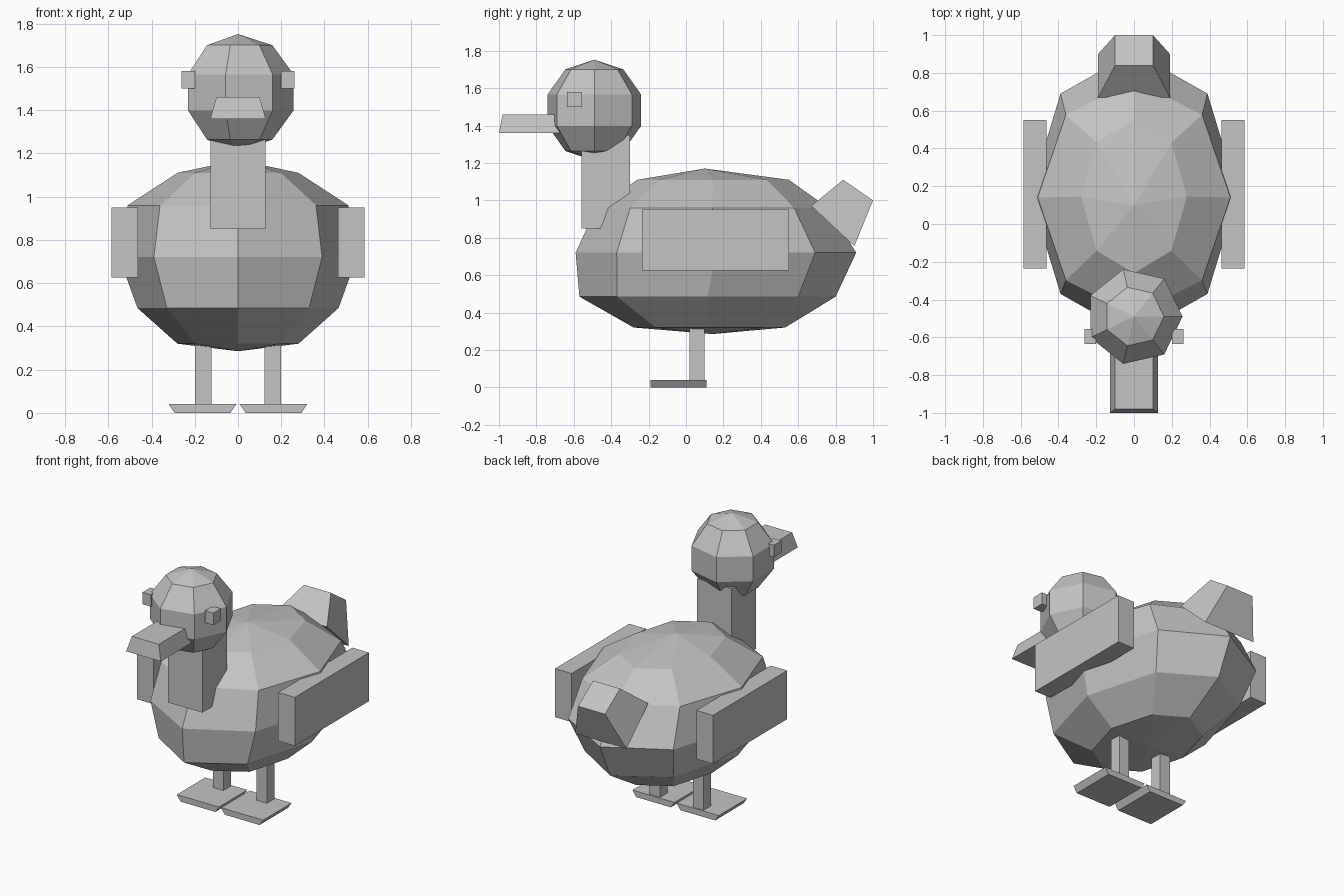
import bpy, bmesh, math

if "Cube" in bpy.data.objects:
    bpy.data.objects.remove(bpy.data.objects["Cube"])

grey = bpy.data.materials.new("plain grey")
grey.diffuse_color = (0.55, 0.55, 0.55, 1)
grey.use_nodes = True
grey.node_tree.nodes["Principled BSDF"].inputs["Base Color"].default_value = grey.diffuse_color


def finish(name, bm):
    bmesh.ops.recalc_face_normals(bm, faces=bm.faces)
    mesh = bpy.data.meshes.new(name)
    bm.to_mesh(mesh)
    bm.free()
    mesh.materials.append(grey)
    obj = bpy.data.objects.new(name, mesh)
    bpy.context.collection.objects.link(obj)
    return obj


def loft(name, rings, top=None, bottom=None):
    """Skin a stack of point rings, closed by a pole point or a flat cap."""
    bm = bmesh.new()
    loops = [[bm.verts.new(p) for p in ring] for ring in rings]
    n = len(loops[0])
    for a, b in zip(loops, loops[1:]):
        for i in range(n):
            j = (i + 1) % n
            bm.faces.new((a[i], a[j], b[j], b[i]))
    for loop, pole in ((loops[0], top), (loops[-1], bottom)):
        if pole:
            tip = bm.verts.new(pole)
            for i in range(n):
                bm.faces.new((loop[i], loop[(i + 1) % n], tip))
        else:
            bm.faces.new(loop)
    return finish(name, bm)


def rect(x0, x1, y0, y1, z0, z1=None):
    """Four points; z runs from z0 at y0 to z1 at y1."""
    z1 = z0 if z1 is None else z1
    return [(x0, y0, z0), (x1, y0, z0), (x1, y1, z1), (x0, y1, z1)]


def box(name, x0, x1, y0, y1, z0, z1):
    return loft(name, [rect(x0, x1, y0, y1, z1), rect(x0, x1, y0, y1, z0)])


def oval(n, cx, cy, z, rx, ry):
    return [(cx + rx * math.cos(math.tau * i / n),
             cy + ry * math.sin(math.tau * i / n), z) for i in range(n)]


# Body: eight-sided egg; each ring is height, half width, front y, back y
body_rings = [(1.11, 0.28, -0.26, 0.55), (0.96, 0.51, -0.48, 0.76),
              (0.72, 0.55, -0.59, 0.91), (0.485, 0.465, -0.57, 0.80),
              (0.32, 0.28, -0.28, 0.53)]
loft("body", [oval(8, 0, (f + b) / 2, z, w, (b - f) / 2)
              for z, w, f, b in body_rings],
     top=(0, 0.1, 1.17), bottom=(0, 0.14, 0.285))

# Head: seven-sided low ball
R, HY, HZ = 0.27, -0.49, 1.482
head_rings = []
for k in range(1, 5):
    t = math.pi * k / 5
    r = R * math.sin(t)
    head_rings.append(oval(7, 0, HY, HZ + R * math.cos(t), r, r))
loft("head", head_rings, top=(0, HY, HZ + R), bottom=(0, HY, HZ - R))

# Neck and beak
box("neck", -0.128, 0.128, -0.56, -0.30, 0.85, 1.35)
loft("beak", [rect(-0.10, 0.10, -0.98, -0.69, 1.46),
              rect(-0.128, 0.128, -1.0, -0.67, 1.36)])

# Tail: tilted block narrowing outwards
loft("tail", [rect(-0.10, 0.10, 0.84, 1.0, 1.11, 1.0),
              rect(-0.19, 0.19, 0.67, 0.90, 0.97, 0.755)])

# Paired parts
for side, s in (("left", -1), ("right", 1)):
    box(side + "_eye", s * 0.20, s * 0.262, -0.635, -0.555, 1.50, 1.58)
    box(side + "_wing", s * 0.462, s * 0.585, -0.235, 0.55, 0.625, 0.95)
    box(side + "_leg", s * 0.122, s * 0.20, 0.02, 0.10, 0.02, 0.36)
    loft(side + "_foot", [rect(s * 0.008, s * 0.32, -0.19, 0.11, 0.04),
                          rect(s * 0.035, s * 0.293, -0.19, 0.11, 0.0)])
